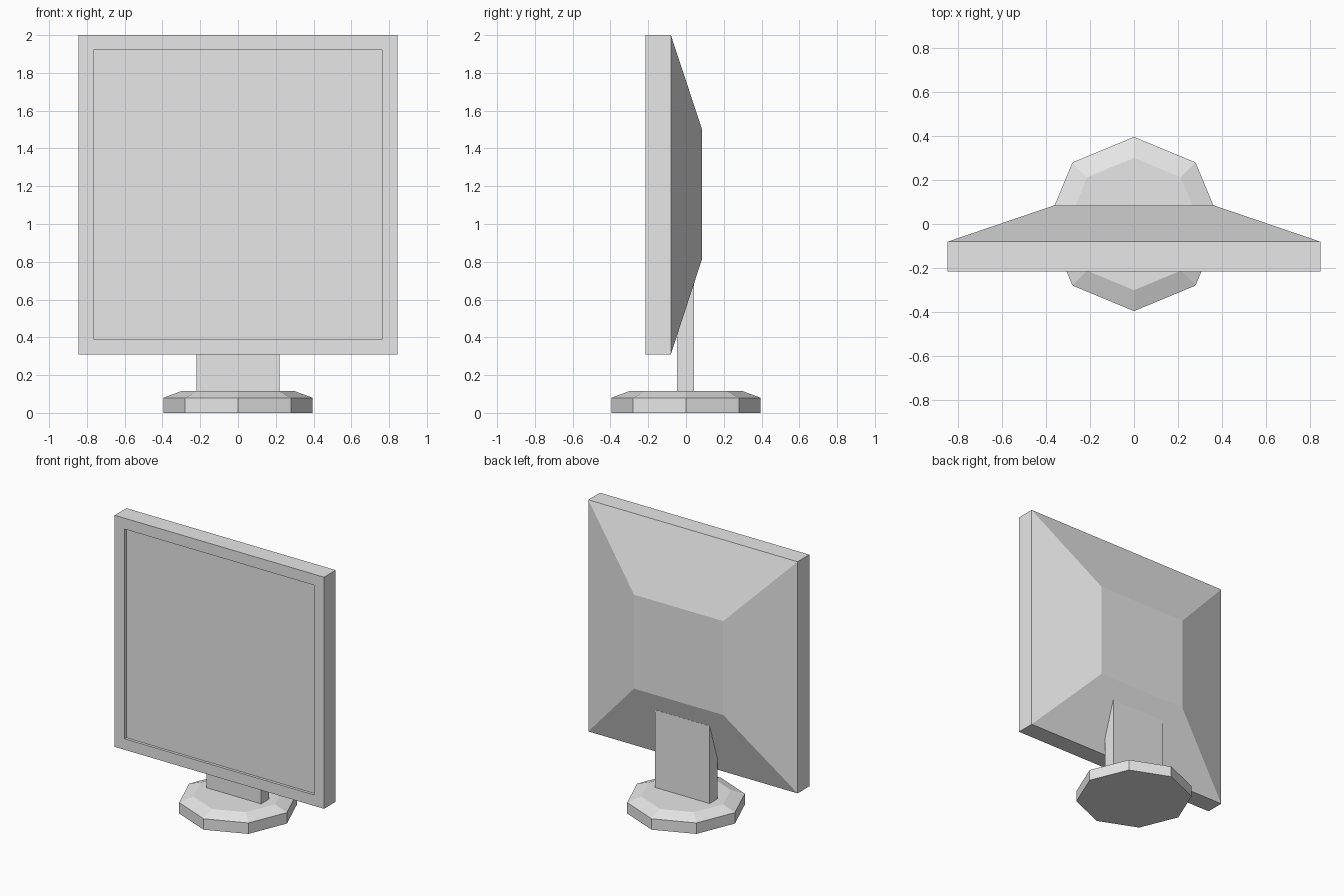
import bpy, bmesh
from math import cos, sin, pi

if "Cube" in bpy.data.objects:
    bpy.data.objects.remove(bpy.data.objects["Cube"], do_unlink=True)

grey = bpy.data.materials.new("light_grey")
grey.use_nodes = True
colour = (0.8, 0.8, 0.8, 1)
grey.diffuse_color = colour
grey.node_tree.nodes["Principled BSDF"].inputs["Base Color"].default_value = colour


def loft(name, rings):
    """Join matching rings of points into one closed flat-shaded solid."""
    bm = bmesh.new()
    loops = [[bm.verts.new(p) for p in ring] for ring in rings]
    n = len(loops[0])
    for a, b in zip(loops, loops[1:]):
        for i in range(n):
            j = (i + 1) % n
            bm.faces.new((a[i], a[j], b[j], b[i]))
    bm.faces.new(loops[0])
    bm.faces.new(loops[-1])
    bmesh.ops.recalc_face_normals(bm, faces=bm.faces)
    mesh = bpy.data.meshes.new(name)
    bm.to_mesh(mesh)
    bm.free()
    mesh.materials.append(grey)
    obj = bpy.data.objects.new(name, mesh)
    bpy.context.collection.objects.link(obj)
    return obj


def upright(half_width, low, high, y):
    w = half_width
    return [(-w, y, low), (w, y, low), (w, y, high), (-w, y, high)]


def octagon(radius, z):
    return [(radius * cos(i * pi / 4), radius * sin(i * pi / 4), z) for i in range(8)]


# Monitor housing: recessed screen, bezel, rim and tapered back
loft("monitor_housing", [
    upright(0.765, 0.39, 1.92, -0.195),
    upright(0.765, 0.39, 1.92, -0.215),
    upright(0.845, 0.31, 2.0, -0.215),
    upright(0.845, 0.31, 2.0, -0.08),
    upright(0.36, 0.815, 1.5, 0.085),
])

# Neck, running up into the tapered back
loft("neck", [upright(0.22, 0.11, 0.68, y) for y in (-0.048, 0.042)])

# Eight-sided foot with a bevelled top
loft("foot", [octagon(0.395, 0), octagon(0.395, 0.08), octagon(0.30, 0.115)])
